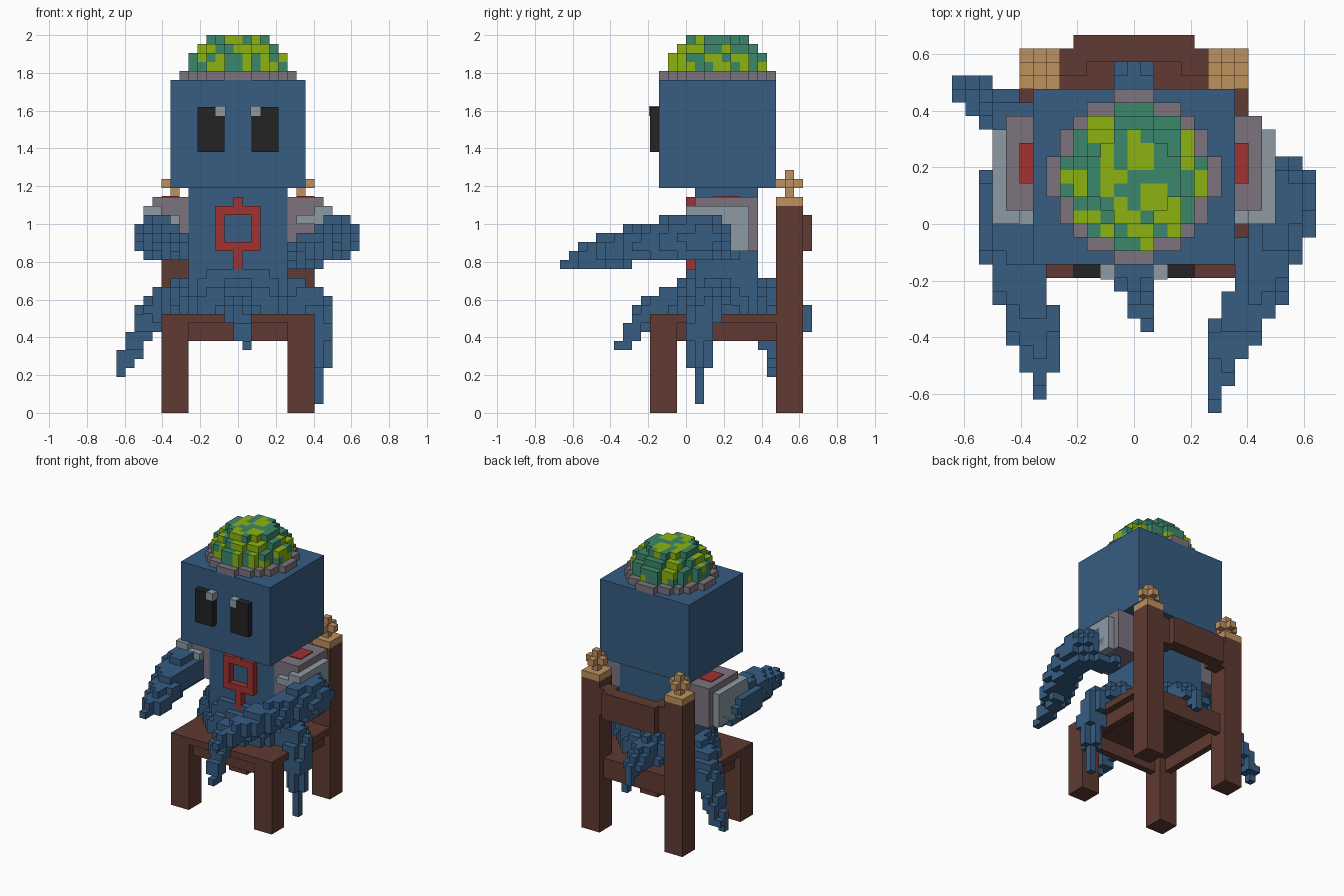
import bpy
import math

if "Cube" in bpy.data.objects:
    bpy.data.objects.remove(bpy.data.objects["Cube"])

V = 1 / 21  # one block of the model


def material(name, r, g, b):
    m = bpy.data.materials.new(name)
    lin = [((c / 255 + 0.055) / 1.055) ** 2.4 for c in (r, g, b)]
    m.diffuse_color = (*lin, 1)
    m.use_nodes = True
    m.node_tree.nodes["Principled BSDF"].inputs["Base Color"].default_value = m.diffuse_color
    return m


BLUE = material("blue skin", 54, 93, 130)
BROWN = material("brown wood", 96, 58, 50)
GOLD = material("tan finial", 190, 145, 95)
MAUVE = material("mauve grey", 124, 116, 127)
GREY = material("light grey", 140, 154, 164)
RED = material("red", 160, 50, 50)
BLACK = material("black", 35, 35, 35)
TEAL = material("teal green", 60, 135, 108)
LIME = material("lime green", 140, 180, 18)

# The six sides of a block: neighbour direction and corner order
SIDES = [((1, 0, 0), [(1, 0, 0), (1, 1, 0), (1, 1, 1), (1, 0, 1)]),
         ((-1, 0, 0), [(0, 0, 0), (0, 0, 1), (0, 1, 1), (0, 1, 0)]),
         ((0, 1, 0), [(0, 1, 0), (0, 1, 1), (1, 1, 1), (1, 1, 0)]),
         ((0, -1, 0), [(0, 0, 0), (1, 0, 0), (1, 0, 1), (0, 0, 1)]),
         ((0, 0, 1), [(0, 0, 1), (1, 0, 1), (1, 1, 1), (0, 1, 1)]),
         ((0, 0, -1), [(0, 0, 0), (0, 1, 0), (1, 1, 0), (1, 0, 0)])]


def make(name, verts, faces, mats, indices=None):
    me = bpy.data.meshes.new(name)
    me.from_pydata([(x * V, y * V, z * V) for x, y, z in verts], [], faces)
    for m in mats:
        me.materials.append(m)
    if indices:
        for p, i in zip(me.polygons, indices):
            p.material_index = i
    me.update()
    ob = bpy.data.objects.new(name, me)
    bpy.context.collection.objects.link(ob)
    return ob


def boxes(name, mat, *bs):
    """One object from boxes (x0, x1, y0, y1, z0, z1) in block units."""
    verts, faces = [], []
    for b in bs:
        for _, corners in SIDES:
            n = len(verts)
            verts += [(b[c[0]], b[2 + c[1]], b[4 + c[2]]) for c in corners]
            faces.append((n, n + 1, n + 2, n + 3))
    return make(name, verts, faces, [mat])


def blocks(name, cells, mats, rule=None):
    """Outer skin of a set of unit blocks, x centred on whole numbers."""
    ids, faces, idx = {}, [], []
    for c in sorted(cells):
        for d, corners in SIDES:
            if tuple(a + b for a, b in zip(c, d)) in cells:
                continue
            face = []
            for k in corners:
                p = (c[0] + k[0] - 0.5, c[1] + k[1], c[2] + k[2])
                face.append(ids.setdefault(p, len(ids)))
            faces.append(face)
            idx.append(rule(*c) if rule else 0)
    return make(name, list(ids), faces, mats, idx)


def limb(name, path):
    """Tapering blocky limb along points (x, y, z, radius)."""
    cells = set()
    for a, b in zip(path, path[1:]):
        for s in range(17):
            x, y, z, r = (p + (q - p) * s / 16 for p, q in zip(a, b))
            i0, j0, k0 = round(x), math.floor(y), math.floor(z)
            cells.add((i0, j0, k0))
            for i in range(i0 - 3, i0 + 4):
                for j in range(j0 - 3, j0 + 4):
                    for k in range(k0 - 3, k0 + 4):
                        if math.dist((i, j + .5, k + .5), (x, y, z)) <= r:
                            cells.add((i, j, k))
    return blocks(name, cells, [BLUE])


def disc(r, k, rx=None, cy=3.5):
    """Layer of blocks filling an ellipse at height k."""
    rx = rx or r
    return {(i, j, k) for i in range(-9, 10) for j in range(-6, 14)
            if (i / rx) ** 2 + ((j + .5 - cy) / r) ** 2 <= 1}


# Chair
for s, side in ((-1, "left"), (1, "right")):
    x0, x1 = sorted((s * 5.5, s * 8.5))
    boxes(side + "_front_leg", BROWN, (x0, x1, -4, -1, 0, 10))
    boxes(side + "_back_post", BROWN, (x0, x1, 10, 13, 0, 23))
    c = s * 7
    boxes(side + "_finial", GOLD,
          (x0, x1, 10, 13, 23, 24), (c - .5, c + .5, 11, 12, 24, 27),
          (x0, x1, 11, 12, 25, 26), (c - .5, c + .5, 10, 13, 25, 26))
    a, b = sorted((s * 6.5, s * 7.5))
    boxes(side + "_apron", BROWN, (a, b, -1, 10, 8, 10))
boxes("seat", BROWN, (-8.5, 8.5, -4, 10, 10, 11), (-5.5, 5.5, 10, 12, 10, 11))
boxes("front_apron", BROWN, (-5.5, 5.5, -3, -2, 8, 10))
boxes("rear_apron", BROWN, (-5.5, 5.5, 11, 12, 8, 10))
boxes("backrest", BROWN, (-4.5, 4.5, 12, 14, 18, 22),
      (-5.5, -3.5, 11, 13, 18, 22), (3.5, 5.5, 11, 13, 18, 22))

# Body, flared skirt and head
boxes("body", BLUE, (-5.5, 5.5, 1, 8, 11, 25))
skirt = set()
for k, rx, ry in ((11, 7.3, 5.9), (12, 6.9, 5.6), (13, 6.6, 5.2),
                  (14, 6.2, 4.7), (15, 5.6, 4.2)):
    skirt |= disc(ry, k, rx, 4)
blocks("skirt", skirt, [BLUE])
boxes("head", BLUE, (-7.5, 7.5, -3, 10, 25, 37))

# Eyes with highlights
for s, side in ((-1, "left"), (1, "right")):
    x0, x1 = sorted((s * 1.5, s * 4.5))
    boxes(side + "_eye", BLACK, (x0, x1, -4, -3, 29, 34))
    x0, x1 = sorted((s * 1.4, s * 2.5))
    boxes(side + "_eye_highlight", GREY, (x0, x1, -4.1, -3, 33, 34.1))

# Mottled dome on a rim
blocks("dome_rim", disc(6.2, 37), [MAUVE])
dome = disc(5.25, 38) | disc(5.25, 39) | disc(4.4, 40) | disc(3.4, 41)
blocks("dome", dome, [TEAL, LIME],
       lambda i, j, k: int(math.sin(2.1 * i + 0.7 * j + k)
                           + math.sin(1.9 * j - 1.2 * i + 2 * k) > 0.1))

# Chest emblem: square ring with stems
boxes("chest_emblem", RED, (-2.5, -1.5, 0, 1, 18, 23), (1.5, 2.5, 0, 1, 18, 23),
      (-1.5, 1.5, 0, 1, 18, 19), (-1.5, 1.5, 0, 1, 22, 23),
      (-.5, .5, 0, 1, 23, 24), (-.5, .5, 0, 1, 15, 18))

# Shoulder pads
for s, side in ((-1, "left"), (1, "right")):
    def span(a, b):
        return sorted((s * a, s * b))
    boxes(side + "_shoulder_pad", MAUVE, (*span(5.5, 9.5), 1, 8, 18, 23),
          (*span(5.5, 9.5), 1, 8, 23, 24))
    boxes(side + "_shoulder_guard", GREY, (*span(9.5, 10.5), 1, 7, 18, 23),
          (*span(8.5, 10.5), 0, 1, 21, 23), (*span(6.5, 8.5), 0, 1, 21, 22))
    boxes(side + "_shoulder_mark", RED, (*span(6.5, 8.5), 3, 6, 23.9, 24.12))

# Arms reaching forward
limb("right_arm", [(8, 4, 19.5, 2.5), (11, 2.2, 19.5, 2.5), (10.6, -.5, 19.4, 2.4),
                   (9.5, -4, 18.9, 2.1), (8, -7, 18.1, 1.9),
                   (6.6, -10, 17.5, 1.2), (6, -13.5, 16.5, .6)])
limb("left_arm", [(-8.6, 3.5, 19.5, 2.5), (-9, -.5, 19.5, 2.5), (-8.5, -4, 19.2, 2.1),
                  (-7.6, -7, 18.7, 1.9), (-7, -10, 18, 1.3), (-7, -12.5, 17.5, .6)])

# Tentacles spilling over the seat
limb("right_tentacle", [(5, 4, 13.5, 1.9), (8.3, 2.3, 12.3, 1.8), (9, 1.5, 9, 1.6),
                        (9, 1.5, 6.5, 1.2), (9, 1.5, 3.5, .8), (9, 1.5, 1.5, .5)])
limb("left_tentacle", [(-5, 5, 13.5, 1.9), (-8, 7, 12.5, 1.8), (-10.2, 8.7, 10, 1.6),
                       (-11.5, 9.5, 7.5, 1.2), (-12.6, 10, 5.5, .9),
                       (-12.7, 9.9, 4.4, .6)])
limb("front_tentacle", [(0, 2, 13.5, 1.9), (0, -2, 12.4, 1.6), (0, -4.4, 11, 1.3),
                        (.5, -6, 9, .9), (1, -7.4, 7.4, .6)])
limb("back_tentacle", [(0, 8, 13.5, 1.9), (0, 11, 12.3, 1.5), (0, 12.8, 11, 1.1),
                       (0, 13.4, 9.5, .6)])
